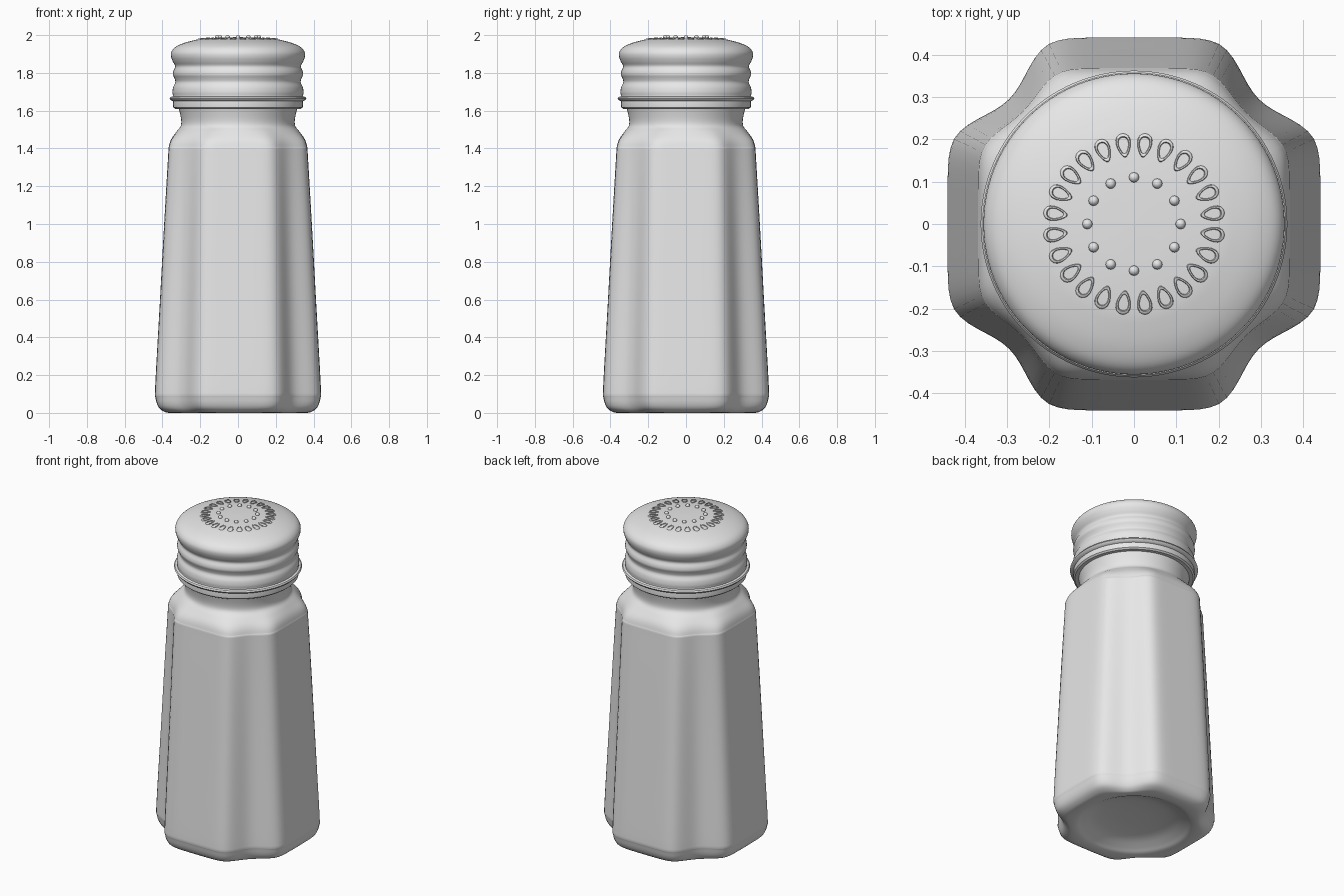
import bpy, bmesh, math
from mathutils import Vector

if "Cube" in bpy.data.objects:
    bpy.data.objects.remove(bpy.data.objects["Cube"])

grey = bpy.data.materials.new("light_grey")
grey.diffuse_color = (0.8, 0.8, 0.8, 1)
grey.use_nodes = True
grey.node_tree.nodes["Principled BSDF"].inputs["Base Color"].default_value = grey.diffuse_color


def smooth_path(pts, steps):
    """Catmull-Rom interpolation of tuples."""
    out = []
    for i in range(len(pts) - 1):
        p = [pts[max(0, min(len(pts) - 1, i + k))] for k in (-1, 0, 1, 2)]
        for s in range(steps):
            t = s / steps
            out.append(tuple(0.5 * (2 * b + (c - a) * t + (2 * a - 5 * b + 4 * c - d) * t * t
                                    + (3 * b - a - 3 * c + d) * t ** 3)
                             for a, b, c, d in zip(*p)))
    out.append(pts[-1])
    return out


def loft(name, rows, radius, n, angle):
    """Stack rings; radius(row, theta) gives the outline, row[0] is z."""
    bm = bmesh.new()
    rings = []
    for row in rows:
        ring = []
        for i in range(n):
            th = 2 * math.pi * i / n
            r = radius(row, th)
            ring.append(bm.verts.new((r * math.cos(th), r * math.sin(th), row[0])))
        rings.append(ring)
    for a, b in zip(rings, rings[1:]):
        for i in range(n):
            j = (i + 1) % n
            bm.faces.new((a[i], a[j], b[j], b[i]))
    bm.faces.new(rings[0][::-1])
    bm.faces.new(rings[-1])
    bmesh.ops.recalc_face_normals(bm, faces=bm.faces)
    return finish(name, bm, angle)


def finish(name, bm, angle):
    me = bpy.data.meshes.new(name)
    bm.to_mesh(me)
    bm.free()
    me.materials.append(grey)
    ob = bpy.data.objects.new(name, me)
    bpy.context.collection.objects.link(ob)
    bpy.ops.object.select_all(action='DESELECT')
    ob.select_set(True)
    bpy.context.view_layer.objects.active = ob
    bpy.ops.object.shade_smooth_by_angle(angle=math.radians(angle))
    return ob


# Glass body: rows are z, flat distance, face half-width, hollow of diagonals, roundness
def body_radius(row, th):
    z, a, w, c, rnd = row
    rnd = max(0, min(1, rnd))
    diag = (a + w) / math.sqrt(2)
    total = 0
    for k in range(8):
        cs = math.cos(th - k * math.pi / 4)
        if cs > 0:
            total += (cs / (diag if k % 2 else a)) ** 26
    r = total ** (-1 / 26)
    off = abs((th % (math.pi / 2)) - math.pi / 4)
    half = math.pi / 4 - math.atan2(w, a)
    if off < half:
        r -= c * math.cos(math.pi / 2 * off / half) ** 2
    return r * (1 - rnd) + a * rnd


punt = [(0.06, 0.01, 0.004, 0, 1), (0.057, 0.12, 0.05, 0, 1), (0.045, 0.22, 0.09, 0, 1),
        (0.02, 0.29, 0.12, 0, 1), (0.004, 0.325, 0.14, 0, 0.9)]
side = [(0.0, 0.36, 0.155, 0.01, 0.5), (0.006, 0.39, 0.17, 0.02, 0.15), (0.03, 0.42, 0.188, 0.03, 0),
        (0.08, 0.437, 0.197, 0.034, 0), (0.15, 0.438, 0.198, 0.034, 0), (0.6, 0.413, 0.192, 0.028, 0),
        (1.0, 0.391, 0.186, 0.022, 0), (1.36, 0.37, 0.18, 0.014, 0), (1.41, 0.366, 0.177, 0.012, 0),
        (1.45, 0.353, 0.166, 0.008, 0.15), (1.49, 0.325, 0.15, 0.003, 0.6),
        (1.52, 0.303, 0.13, 0, 1), (1.56, 0.302, 0.13, 0, 1), (1.63, 0.318, 0.13, 0, 1)]
loft("glass_body", smooth_path(punt + side, 4), body_radius, 128, 60)

# Threaded metal cap: z, radius
lip = [(1.61, 0.29), (1.61, 0.334), (1.618, 0.343), (1.635, 0.344), (1.65, 0.343),
       (1.656, 0.357), (1.664, 0.362), (1.672, 0.357), (1.676, 0.345)]
dome = [(1.682, 0.345), (1.70, 0.347), (1.725, 0.343), (1.75, 0.332), (1.77, 0.336), (1.79, 0.344),
        (1.81, 0.342), (1.835, 0.333), (1.86, 0.345), (1.885, 0.354), (1.91, 0.353), (1.935, 0.334),
        (1.955, 0.295), (1.97, 0.245), (1.979, 0.2), (1.986, 0.12), (1.988, 0.06), (1.989, 0.005)]
loft("screw_cap", lip + smooth_path(dome, 4), lambda row, th: row[1], 96, 35)


def dome_z(r):
    for (z0, r0), (z1, r1) in zip(dome[-8:], dome[-7:]):
        if r1 <= r <= r0:
            return z0 + (z1 - z0) * (r0 - r) / (r0 - r1)
    return 1.989


# Ring of small round beads on the dome
bm = bmesh.new()
for k in range(12):
    th = k * math.pi / 6
    res = bmesh.ops.create_uvsphere(bm, u_segments=12, v_segments=8, radius=0.012)
    bmesh.ops.translate(bm, verts=res["verts"],
                        vec=(0.11 * math.cos(th), 0.11 * math.sin(th), 1.988))
finish("cap_beads", bm, 60)

# Ring of embossed teardrop holes around the beads
bm = bmesh.new()
U, V = 18, 6
for k in range(24):
    th = (k + 0.5) * math.pi / 12
    out = Vector((math.cos(th), math.sin(th), 0))
    tan = Vector((-math.sin(th), math.cos(th), 0))
    grid = []
    for i in range(U):
        a = 2 * math.pi * i / U
        ring = []
        for j in range(V):
            b = 2 * math.pi * j / V
            s = 1 + 0.2 * math.cos(b)
            rad = 0.187 + 0.024 * math.cos(a) * s
            wid = 0.014 * math.sin(a) * (1 + 0.35 * math.cos(a)) * s
            p = out * rad + tan * wid
            p.z = dome_z(rad) + 0.005 * math.sin(b)
            ring.append(bm.verts.new(p))
        grid.append(ring)
    for i in range(U):
        for j in range(V):
            i2, j2 = (i + 1) % U, (j + 1) % V
            bm.faces.new((grid[i][j], grid[i2][j], grid[i2][j2], grid[i][j2]))
bmesh.ops.recalc_face_normals(bm, faces=bm.faces)
finish("cap_teardrops", bm, 60)
